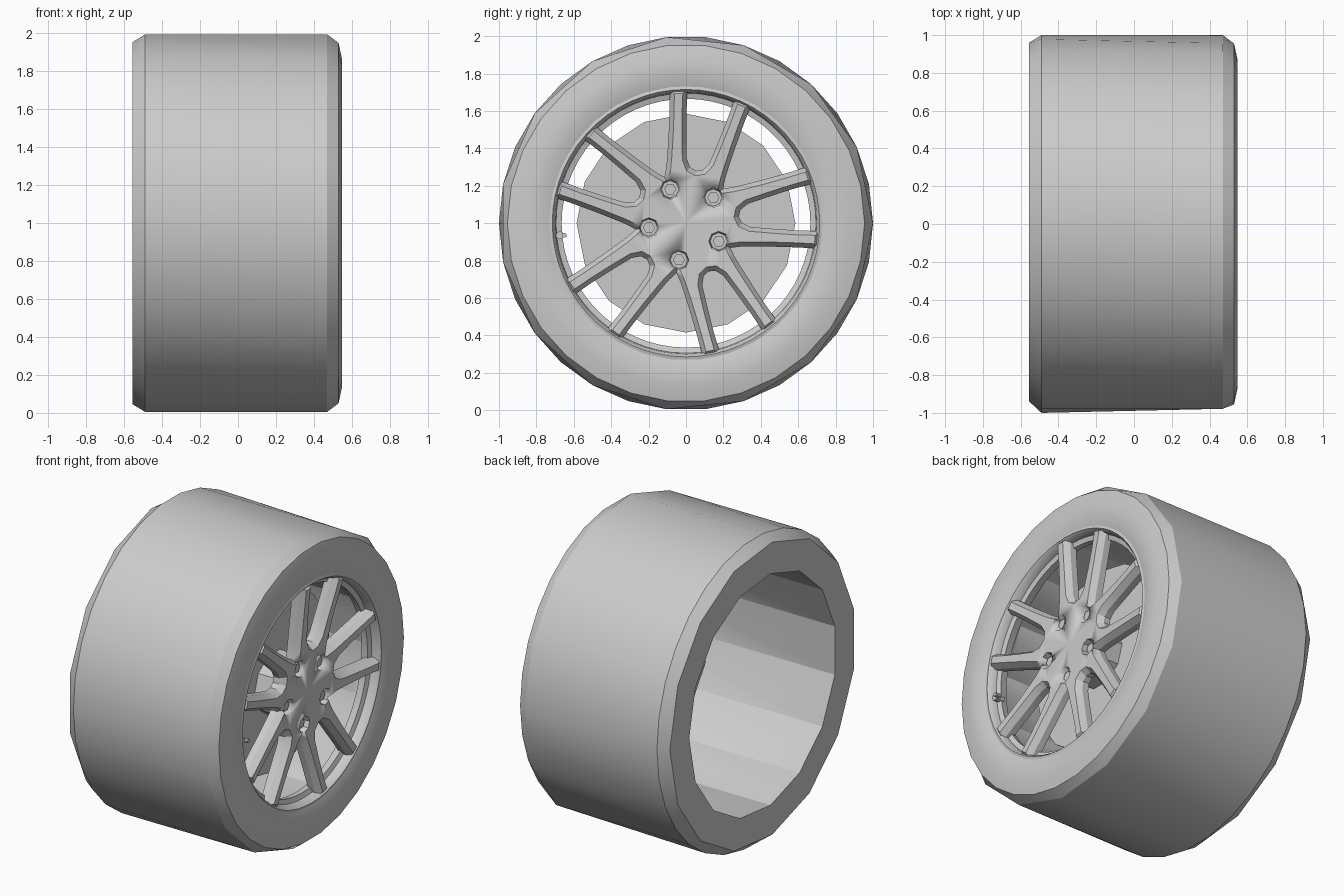
import bpy, bmesh, math
from mathutils import Matrix, Vector

cube = bpy.data.objects.get("Cube")
if cube:
    bpy.data.objects.remove(cube)

grey = bpy.data.materials.new("plain_grey")
grey.use_nodes = True
grey.diffuse_color = (0.6, 0.6, 0.6, 1)
grey.node_tree.nodes["Principled BSDF"].inputs["Base Color"].default_value = (0.6, 0.6, 0.6, 1)


def finish(name, bm, angle=20):
    bmesh.ops.recalc_face_normals(bm, faces=bm.faces)
    mesh = bpy.data.meshes.new(name)
    bm.to_mesh(mesh)
    bm.free()
    mesh.materials.append(grey)
    ob = bpy.data.objects.new(name, mesh)
    bpy.context.collection.objects.link(ob)
    bpy.ops.object.select_all(action="DESELECT")
    ob.select_set(True)
    bpy.context.view_layer.objects.active = ob
    bpy.ops.object.shade_smooth_by_angle(angle=math.radians(angle))
    return ob


def polar(x, r, a):
    # The axle runs along x at height 1
    return Vector((x, r * math.cos(a), 1 + r * math.sin(a)))


def revolve(name, profile, n, angle):
    """Closed ring from (x, radius, coarse); coarse rings show half the sides."""
    bm = bmesh.new()
    rings = []
    for x, r, coarse in profile:
        chord = math.cos(math.tau / n) if coarse else 1
        rings.append([bm.verts.new(polar(x, r * (chord if i % 2 else 1), math.tau * i / n))
                      for i in range(n)])
    for k, a in enumerate(rings):
        nxt = (k + 1) % len(rings)
        b = rings[nxt]
        twisted = profile[nxt][2] and not profile[k][2]
        for i in range(n):
            j = (i + 1) % n
            if twisted and i % 2:
                bm.faces.new((a[i], a[j], b[j]))
                bm.faces.new((a[i], b[j], b[i]))
            else:
                bm.faces.new((a[i], a[j], b[j], b[i]))
    return finish(name, bm, angle)


def cylinder(bm, x0, x1, r, sides, y=0, z=1, r_front=None):
    m = Matrix.Translation(((x0 + x1) / 2, y, z)) @ Matrix.Rotation(math.pi / 2, 4, "Y")
    bmesh.ops.create_cone(bm, cap_ends=True, segments=sides, radius1=r,
                          radius2=r_front or r, depth=x1 - x0, matrix=m)


# Tyre with its wide barrel
revolve("tyre", [(-0.555, 0.76, True), (-0.555, 0.96, True), (-0.49, 1, False),
                 (0.47, 1, True), (0.53, 0.955, False), (0.548, 0.87, False),
                 (0.548, 0.79, False), (0.53, 0.73, False), (0.40, 0.73, False),
                 (0.36, 0.76, True)], 30, 22)

# Rim lip
revolve("rim", [(0.53, 0.735, False), (0.535, 0.715, False), (0.515, 0.70, False),
                (0.48, 0.695, False), (0.47, 0.665, False), (0.42, 0.675, False),
                (0.42, 0.735, False)], 60, 30)

# Spokes and hub face: five mirrored pairs with broad sloping flanks
outer = [(0.22, 0.16), (0.27, 0.16), (0.32, 0.165), (0.45, 0.182), (0.58, 0.202), (0.69, 0.222)]
inner = [(0.285, 0), (0.297, 0.035), (0.34, 0.062), (0.45, 0.085), (0.58, 0.11), (0.71, 0.13)]
first = math.radians(7)
bm = bmesh.new()
for k in range(5):
    turn = first + k * math.tau / 5
    for side in (1, -1):
        def point(u, v):
            r = math.hypot(u, v)
            return bm.verts.new(polar(0.465 + 0.07 * r * r, r, turn + side * math.atan2(v, u)))
        a = [point(*p) for p in outer]
        b = [point(*p) for p in inner]
        faces = [[point(0, 0), b[0], a[0]]]
        faces += [[a[i], b[i], b[i + 1], a[i + 1]] for i in range(len(a) - 1)]
        for f in faces:
            bm.faces.new(f if side == 1 else f[::-1])
bmesh.ops.remove_doubles(bm, verts=bm.verts, dist=0.002)
bmesh.ops.recalc_face_normals(bm, faces=bm.faces)
if sum(f.normal.x for f in bm.faces) < 0:
    bmesh.ops.reverse_faces(bm, faces=bm.faces)
front = bm.faces[:]
outline = [e for e in bm.edges if e.is_boundary]
back = bmesh.ops.duplicate(bm, geom=front)
back_faces = [g for g in back["geom"] if isinstance(g, bmesh.types.BMFace)]
for v in {v for f in back_faces for v in f.verts}:
    v.co.x -= 0.045
bmesh.ops.reverse_faces(bm, faces=back_faces)
for e in outline:
    twins = [back["vert_map"][v] for v in e.verts]
    bm.faces.new((e.verts[0], e.verts[1], twins[1], twins[0]))
bmesh.ops.recalc_face_normals(bm, faces=bm.faces)
bmesh.ops.inset_region(bm, faces=front, thickness=0.024, depth=0.038, use_even_offset=True)
spokes = finish("spokes", bm, 30)

# Bolt recesses cut into the hub face
bolts = [polar(0.5, 0.2, first + math.radians(36 + 72 * k)) for k in range(5)]
bm = bmesh.new()
for p in bolts:
    cylinder(bm, 0.45, 0.56, 0.046, 8, p.y, p.z, r_front=0.06)
cutter = finish("bolt_cutter", bm)
cutter.hide_render = True
cut = spokes.modifiers.new("bolt_holes", "BOOLEAN")
cut.object = cutter
cut.solver = "EXACT"
bpy.context.view_layer.objects.active = spokes
bpy.ops.object.modifier_apply(modifier=cut.name)
bpy.data.objects.remove(cutter)

# Bolts
bm = bmesh.new()
for p in bolts:
    cylinder(bm, 0.44, 0.485, 0.032, 6, p.y, p.z)
finish("bolts", bm)

# Brake disc and axle hub behind the spokes
bm = bmesh.new()
cylinder(bm, 0.24, 0.26, 0.585, 16)
finish("brake_disc", bm)
bm = bmesh.new()
cylinder(bm, 0.25, 0.43, 0.2, 10)
finish("axle_hub", bm)

# Valve stem
bm = bmesh.new()
cylinder(bm, 0.45, 0.51, 0.022, 8, -0.675, 0.935)
cylinder(bm, 0.49, 0.53, 0.013, 8, -0.65, 0.935)
finish("valve", bm)
